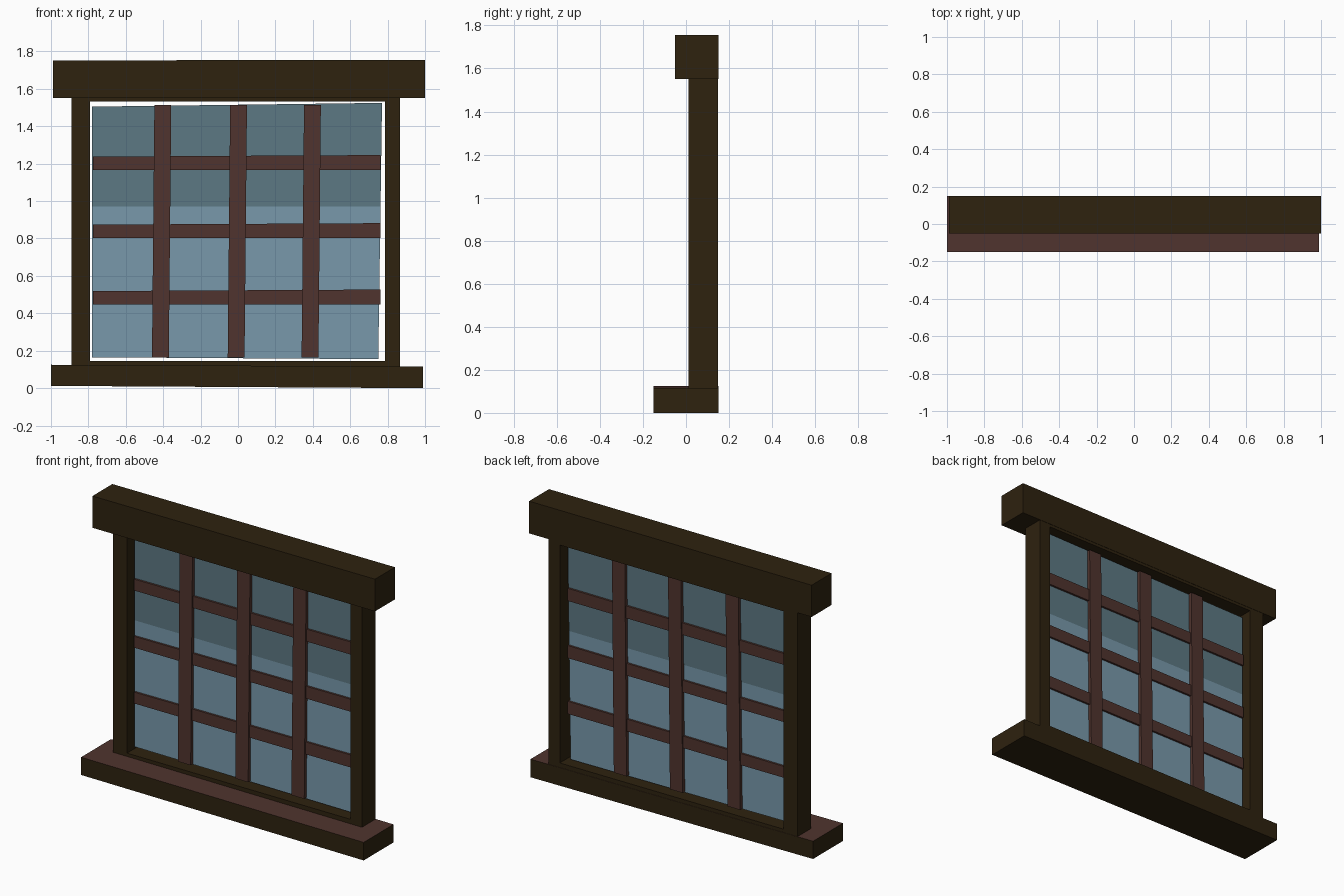
import bpy
import bmesh

if "Cube" in bpy.data.objects:
    bpy.data.objects.remove(bpy.data.objects["Cube"], do_unlink=True)


def linear(c):
    c /= 255
    return c / 12.92 if c <= 0.04045 else ((c + 0.055) / 1.055) ** 2.4


def make_material(name, *rgb):
    mat = bpy.data.materials.new(name)
    color = (*[linear(c) for c in rgb], 1)
    mat.diffuse_color = color
    mat.use_nodes = True
    bsdf = next(n for n in mat.node_tree.nodes if n.type == "BSDF_PRINCIPLED")
    bsdf.inputs["Base Color"].default_value = color
    bsdf.inputs["Roughness"].default_value = 0.8
    return mat


dark_wood = make_material("dark wood", 46, 34, 15)
red_wood = make_material("reddish wood", 80, 52, 46)
glass = make_material("blue glass", 120, 153, 171)
shaded_glass = make_material("shaded glass", 92, 120, 131)


def slab(name, corners, y0, y1, mat, top_mat=None):
    """Extrude a front outline (x, z), counter-clockwise, from y0 to y1."""
    bm = bmesh.new()
    face = bm.faces.new([bm.verts.new((x, y0, z)) for x, z in corners])
    side = bmesh.ops.extrude_face_region(bm, geom=[face])["geom"]
    moved = [v for v in side if isinstance(v, bmesh.types.BMVert)]
    bmesh.ops.translate(bm, verts=moved, vec=(0, y1 - y0, 0))
    bmesh.ops.recalc_face_normals(bm, faces=bm.faces)
    mesh = bpy.data.meshes.new(name)
    mesh.materials.append(mat)
    if top_mat:
        mesh.materials.append(top_mat)
        for f in bm.faces:
            f.material_index = int(f.normal.z > 0.9)
    bm.to_mesh(mesh)
    bm.free()
    obj = bpy.data.objects.new(name, mesh)
    bpy.context.collection.objects.link(obj)
    return obj


def rect(x0, x1, z0, z1):
    return [(x0, z0), (x1, z0), (x1, z1), (x0, z1)]


# Header beam and slightly crooked sill
slab("header", [(-0.99, 1.55), (1, 1.55), (1, 1.755), (-0.99, 1.752)], -0.05, 0.15, dark_wood)
slab("sill", [(-1, 0.012), (0.99, 0), (0.99, 0.115), (-1, 0.125)], -0.15, 0.15, dark_wood, red_wood)

# Frame posts and rails
FRONT, BACK = 0.012, 0.148
slab("right_post", rect(-0.89, -0.79, 0.11, 1.56), FRONT, BACK, dark_wood)
slab("left_post", rect(0.785, 0.865, 0.11, 1.56), FRONT, BACK, dark_wood)
slab("lower_rail", rect(-0.79, 0.785, 0.1, 0.145), FRONT, BACK, dark_wood)
slab("upper_rail", rect(-0.79, 0.785, 1.532, 1.56), FRONT, BACK, dark_wood)

# Two-tone glass pane, a little out of square
MID = 0.082
slab("lower_glass", [(-0.78, 0.165), (0.75, 0.155), (0.762, 0.97), (-0.78, 0.97)],
     MID - 0.008, MID + 0.008, glass)
slab("upper_glass", [(-0.78, 0.97), (0.762, 0.97), (0.77, 1.525), (-0.78, 1.505)],
     MID - 0.008, MID + 0.008, shaded_glass)

# Leaning vertical bars
for i, x in enumerate((-0.415, -0.01, 0.385)):
    slab(f"vertical_bar_{i + 1}",
         [(x - 0.045, 0.165), (x + 0.045, 0.165), (x + 0.058, 1.515), (x - 0.032, 1.515)],
         MID - 0.03, MID + 0.03, red_wood)

# Horizontal bars
for i, z in enumerate((0.447, 0.802, 1.166)):
    slab(f"horizontal_bar_{i + 1}",
         [(-0.775, z), (0.762, z), (0.762, z + 0.08), (-0.775, z + 0.072)],
         MID - 0.021, MID + 0.021, red_wood)
